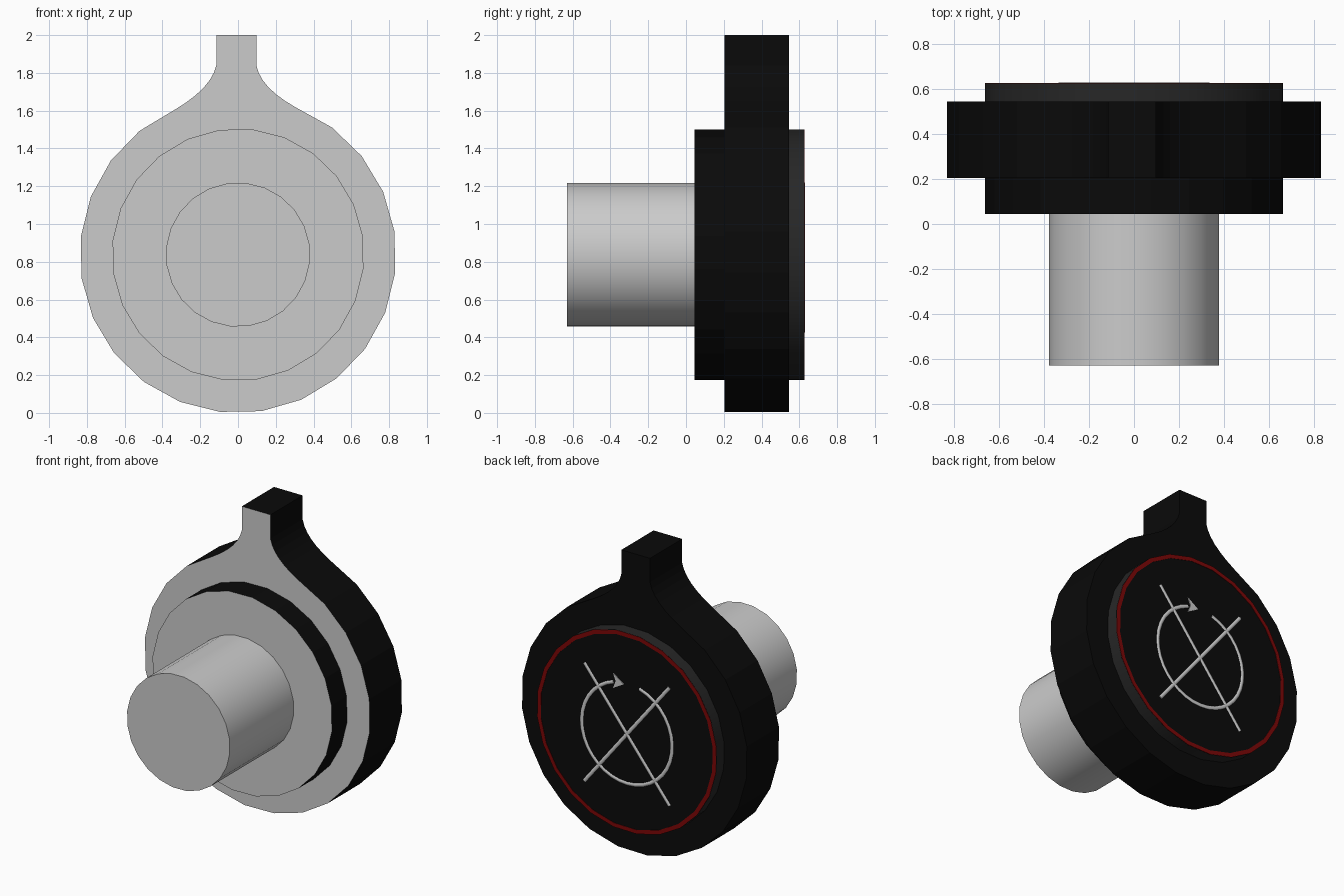
import bpy, bmesh
from math import sin, cos, radians

if "Cube" in bpy.data.objects:
    bpy.data.objects.remove(bpy.data.objects["Cube"])

ZC = 0.8375  # height of the knob axis


def material(name, rgb):
    m = bpy.data.materials.new(name)
    m.diffuse_color = (*rgb, 1)
    m.use_nodes = True
    m.node_tree.nodes["Principled BSDF"].inputs["Base Color"].default_value = m.diffuse_color
    return m


BLACK = material("black", (0.003, 0.003, 0.003))
DARK = material("dark_grey", (0.02, 0.02, 0.02))
RED = material("red", (0.2, 0.002, 0.002))
GREY = material("face_grey", (0.8, 0.8, 0.8))


def circle(r, n, offset=1.0):
    return [(r * cos(a), ZC + r * sin(a))
            for a in (radians(360 / n * (i + 0.5) + offset) for i in range(n))]


def prism(name, pts, y0, y1, side=None, front=None, back=None, smooth=False):
    """Extrude an x/z outline from y0 to y1 with separate side, front and back materials."""
    bm = bmesh.new()
    a = [bm.verts.new((x, y0, z)) for x, z in pts]
    b = [bm.verts.new((x, y1, z)) for x, z in pts]
    n = len(pts)
    bm.faces.new(a).material_index = 1
    bm.faces.new(b[::-1]).material_index = 2
    for i in range(n):
        j = (i + 1) % n
        f = bm.faces.new((a[j], a[i], b[i], b[j]))
        f.smooth = smooth
    bmesh.ops.recalc_face_normals(bm, faces=bm.faces)
    me = bpy.data.meshes.new(name)
    bm.to_mesh(me)
    bm.free()
    if side:
        for m in (side, front or side, back or side):
            me.materials.append(m)
    ob = bpy.data.objects.new(name, me)
    bpy.context.collection.objects.link(ob)
    return ob


def rod(name, pts, y, r):
    """Round rod along a path of back-view (u, v) points; u runs towards -x."""
    cu = bpy.data.curves.new(name, 'CURVE')
    cu.dimensions = '3D'
    cu.bevel_depth = r
    cu.bevel_resolution = 2
    cu.use_fill_caps = True
    sp = cu.splines.new('POLY')
    sp.points.add(len(pts) - 1)
    for p, (u, v) in zip(sp.points, pts):
        p.co = (-u, y, ZC + v, 1)
    ob = bpy.data.objects.new(name, cu)
    bpy.context.collection.objects.link(ob)


def fillet(p0, c, p1, n=6):
    return [tuple((1 - t) ** 2 * p0[k] + 2 * t * (1 - t) * c[k] + t * t * p1[k] for k in (0, 1))
            for t in (i / n for i in range(n + 1))]


# Flange with the pointer tab on top (circle vertices between the fillets are dropped)
ring = circle(ZC, 24)
right, left = ring[4], ring[7]
outline = (ring[:4] + fillet(right, (0.12, 1.72), (0.097, 1.84)) + [(0.097, 2.0), (-0.115, 2.0)]
           + fillet((-0.115, 1.84), (-0.14, 1.72), left) + ring[8:])
prism("flange_with_tab", outline, 0.205, 0.545, BLACK, front=GREY)

# Hub disc in front and raised cap behind
prism("hub_disc", circle(0.668, 24), 0.045, 0.4, BLACK, front=GREY)
prism("back_cap", circle(0.668, 24), 0.4, 0.625, DARK, back=BLACK, smooth=True)

# Shaft
prism("shaft", circle(0.382, 24), -0.63, 0.06, smooth=True)

# Red ring around the cap edge
bm = bmesh.new()
loops = [[bm.verts.new((x, y, z)) for x, z in circle(r, 24)]
         for r, y in ((0.667, 0.62), (0.667, 0.6275), (0.64, 0.6275), (0.64, 0.62))]
for k in range(4):
    p, q = loops[k], loops[(k + 1) % 4]
    for i in range(24):
        j = (i + 1) % 24
        bm.faces.new((p[i], p[j], q[j], q[i]))
bmesh.ops.recalc_face_normals(bm, faces=bm.faces)
me = bpy.data.meshes.new("red_ring")
bm.to_mesh(me)
bm.free()
me.materials.append(RED)
bpy.context.collection.objects.link(bpy.data.objects.new("red_ring", me))

# Crossed bars and turning-direction arrow on the back
for name, s in (("cross_bar_a", 1), ("cross_bar_b", -1)):
    rod(name, [(-0.315 * s, -0.41), (0.315 * s, 0.38)], 0.613, 0.017)
rod("turn_arc", [(0.335 * cos(radians(a)), 0.335 * sin(radians(a)) - 0.01)
                 for a in (74 - i * 327 / 32 for i in range(33))], 0.613, 0.017)
head = [(-0.10, 0.37), (-0.02, 0.315), (-0.10, 0.27), (-0.08, 0.32)]
prism("arrow_head", [(-u, ZC + v) for u, v in head], 0.6, 0.63)
